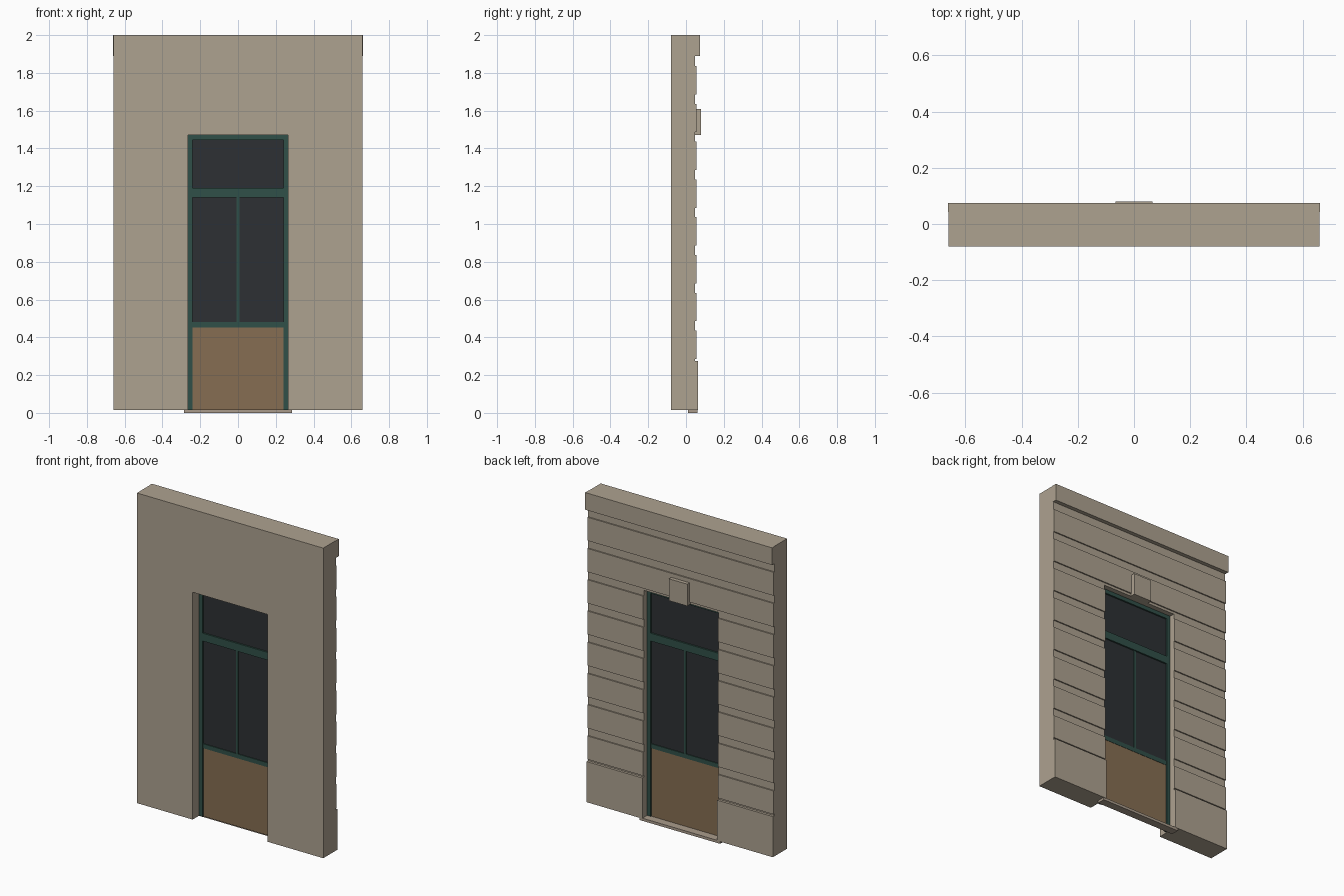
import bpy, bmesh

if "Cube" in bpy.data.objects:
    bpy.data.objects.remove(bpy.data.objects["Cube"])


def material(name, rgb):
    m = bpy.data.materials.new(name)
    m.diffuse_color = (*rgb, 1)
    m.use_nodes = True
    m.node_tree.nodes["Principled BSDF"].inputs["Base Color"].default_value = m.diffuse_color
    return m


STONE = material("stone", (0.42, 0.36, 0.28))
SILL = material("sill_stone", (0.40, 0.33, 0.26))
GREEN = material("green_paint", (0.03, 0.08, 0.065))
GLASS = material("dark_glass", (0.026, 0.03, 0.034))
WOOD = material("wood", (0.24, 0.155, 0.085))


def finish(name, bm, mat):
    bmesh.ops.recalc_face_normals(bm, faces=bm.faces)
    me = bpy.data.meshes.new(name)
    bm.to_mesh(me)
    bm.free()
    me.materials.append(mat)
    ob = bpy.data.objects.new(name, me)
    bpy.context.collection.objects.link(ob)
    return ob


def box(name, x, y, z, mat):
    bm = bmesh.new()
    bmesh.ops.create_cube(bm, size=1)
    for v in bm.verts:
        for i, (lo, hi) in enumerate((x, y, z)):
            v.co[i] = hi if v.co[i] > 0 else lo
    return finish(name, bm, mat)


W, D = 0.66, 0.265          # half widths of wall and doorway
BOT, HEAD, TOP = 0.015, 1.47, 2.0
BACK = 0.048                # plane of the wall behind the stone courses

# Wall with doorway, extruded from its outline
bm = bmesh.new()
outline = [(-W, BOT), (-W, TOP), (W, TOP), (W, BOT),
           (D, BOT), (D, HEAD), (-D, HEAD), (-D, BOT)]
face = bm.faces.new([bm.verts.new((x, -0.08, z)) for x, z in outline])
ext = bmesh.ops.extrude_face_region(bm, geom=[face])
bmesh.ops.translate(bm, vec=(0, BACK + 0.08, 0),
                    verts=[g for g in ext["geom"] if isinstance(g, bmesh.types.BMVert)])
finish("wall", bm, STONE)

# Plinth blocks and rusticated courses beside the doorway
for side, (x0, x1) in (("left", (-W, -D)), ("right", (D, W))):
    box("plinth_" + side, (x0, x1), (BACK - 0.005, 0.064), (BOT, 0.275), STONE)
    for i in range(6):
        z = 0.286 + 0.2 * i
        box(f"course_{side}_{i + 1}", (x0, x1), (BACK - 0.005, 0.056), (z, z + 0.15), STONE)

# Full-width courses above the doorway
for i in range(2):
    z = 1.486 + 0.2 * i
    box(f"upper_course_{i + 1}", (-W, W), (BACK - 0.005, 0.056), (z, z + 0.15), STONE)

# Cornice, keystone and threshold
box("cornice", (-W - 0.002, W + 0.002), (BACK - 0.005, 0.074), (1.89, TOP), STONE)
box("keystone", (-0.065, 0.065), (BACK - 0.005, 0.08), (1.47, 1.61), STONE)
box("threshold", (-0.285, 0.285), (0.01, 0.062), (0, BOT + 0.002), SILL)

# Door frame
FY = (-0.015, 0.015)
J = 0.24
for side, s in (("left", -1), ("right", 1)):
    box("jamb_" + side, sorted((s * J, s * D)), FY, (BOT, HEAD), GREEN)
box("head_rail", (-J, J), FY, (1.445, HEAD), GREEN)
box("transom", (-J, J), FY, (1.14, 1.19), GREEN)
box("lock_rail", (-J, J), (-0.01, 0.01), (0.452, 0.48), GREEN)
box("mullion", (-0.008, 0.008), (-0.01, 0.01), (0.48, 1.14), GREEN)

# Glazing and lower wooden panel
PY = (-0.005, 0.005)
box("transom_glass", (-J, J), PY, (1.19, 1.445), GLASS)
box("glass_left", (-J, -0.008), PY, (0.48, 1.14), GLASS)
box("glass_right", (0.008, J), PY, (0.48, 1.14), GLASS)
box("lower_panel", (-J, J), (-0.008, 0.008), (BOT, 0.452), WOOD)
